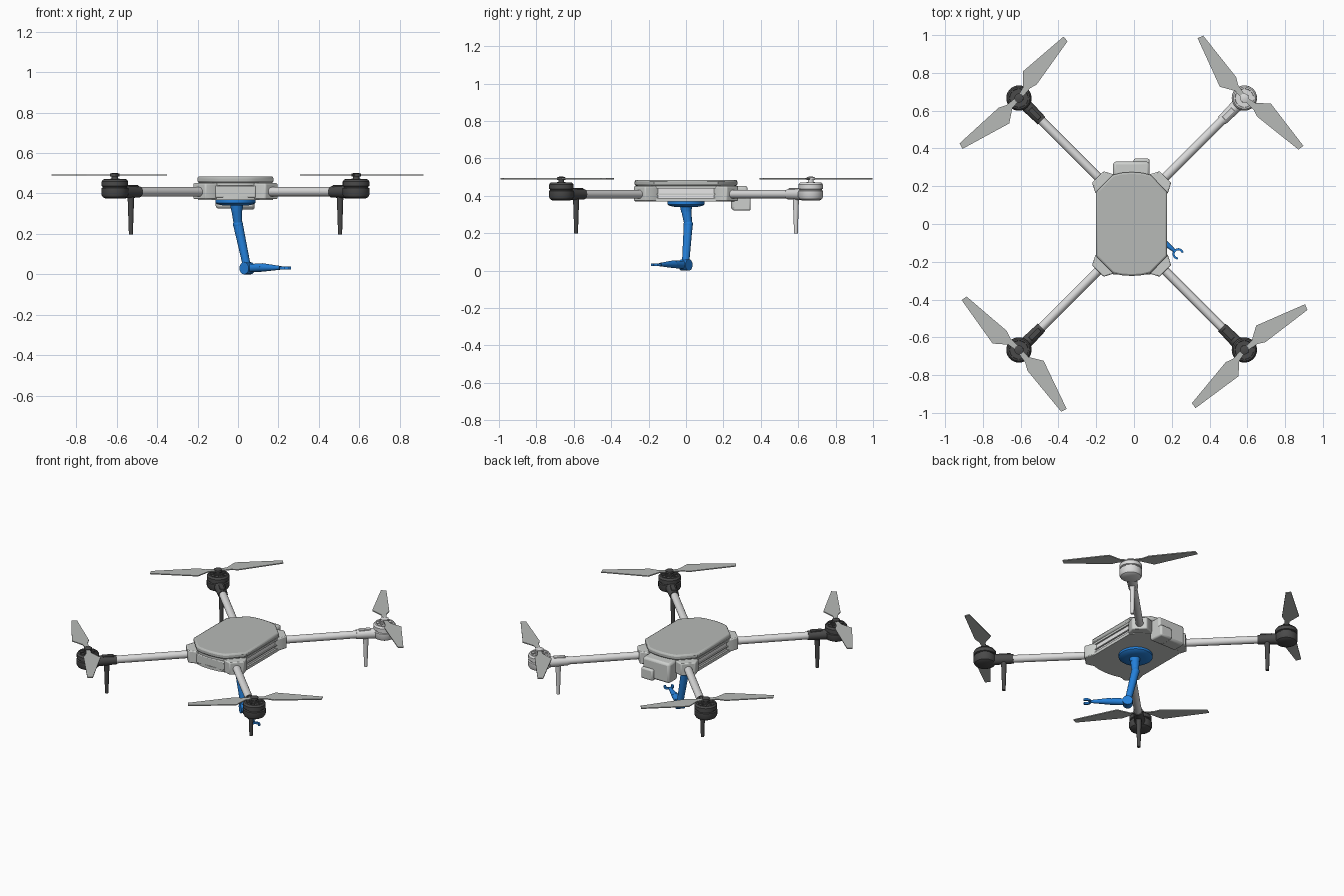
import bpy, bmesh, math
from mathutils import Matrix, Vector

if "Cube" in bpy.data.objects:
    bpy.data.objects.remove(bpy.data.objects["Cube"])

CX = -0.0125                      # airframe centre line
HOME = Matrix.Translation((CX, 0, 0))
parts = []


def material(name, srgb):
    lin = [c / 12.92 if c < 0.04 else ((c + 0.055) / 1.055) ** 2.4 for c in srgb]
    m = bpy.data.materials.new(name)
    m.use_nodes = True
    m.diffuse_color = (*lin, 1)
    m.node_tree.nodes["Principled BSDF"].inputs["Base Color"].default_value = (*lin, 1)
    return m


LID = material("lid grey", (0.72, 0.73, 0.72))
SHELL = material("shell grey", (0.80, 0.81, 0.80))
PALE = material("pale grey", (0.86, 0.86, 0.86))
WHITE = material("white", (0.95, 0.95, 0.95))
DARK = material("dark grey", (0.29, 0.29, 0.29))
BLUE = material("blue", (0.14, 0.50, 0.85))


def finish(name, bm, mat, matrix=HOME, bevel=0):
    bmesh.ops.recalc_face_normals(bm, faces=bm.faces)
    bm.transform(matrix)
    mesh = bpy.data.meshes.new(name)
    bm.to_mesh(mesh)
    bm.free()
    ob = bpy.data.objects.new(name, mesh)
    bpy.context.collection.objects.link(ob)
    mesh.materials.append(mat)
    if bevel:
        mod = ob.modifiers.new("bevel", "BEVEL")
        mod.width, mod.segments = bevel, 2
        mod.limit_method, mod.angle_limit = "ANGLE", math.radians(50)
    parts.append(ob)
    return ob


def prism(name, outline, z0, z1, mat, matrix=HOME, bevel=0):
    bm = bmesh.new()
    face = bm.faces.new([bm.verts.new((x, y, z0)) for x, y in outline])
    top = bmesh.ops.extrude_face_region(bm, geom=[face])["geom"]
    bmesh.ops.translate(bm, vec=(0, 0, z1 - z0),
                        verts=[v for v in top if isinstance(v, bmesh.types.BMVert)])
    return finish(name, bm, mat, matrix, bevel)


def box(name, x0, x1, y0, y1, z0, z1, mat, matrix=HOME, bevel=0):
    return prism(name, [(x0, y0), (x1, y0), (x1, y1), (x0, y1)], z0, z1, mat, matrix, bevel)


def lathe(name, profile, mat, matrix=HOME, seg=32):
    bm = bmesh.new()
    verts = [bm.verts.new((r, 0, z)) for r, z in profile]
    edges = [bm.edges.new(p) for p in zip(verts, verts[1:])]
    bmesh.ops.spin(bm, geom=verts + edges, cent=(0, 0, 0), axis=(0, 0, 1),
                   angle=math.tau, steps=seg)
    bmesh.ops.remove_doubles(bm, verts=bm.verts, dist=1e-5)
    return finish(name, bm, mat, matrix)


def rod(name, a, b, r1, r2, mat, matrix=HOME, seg=20):
    a, b = Vector(a), Vector(b)
    bm = bmesh.new()
    rot = (b - a).to_track_quat("Z", "Y").to_matrix().to_4x4()
    bmesh.ops.create_cone(bm, cap_ends=True, segments=seg, radius1=r1, radius2=r2,
                          depth=(b - a).length,
                          matrix=Matrix.Translation((a + b) / 2) @ rot)
    return finish(name, bm, mat, matrix)


def ball(name, c, r, mat):
    bm = bmesh.new()
    bmesh.ops.create_uvsphere(bm, u_segments=20, v_segments=12, radius=r)
    return finish(name, bm, mat, Matrix.Translation(c))


# Body: bowed octagon plates around a white core
quarter = [(0.188, 0.17), (0.1, 0.26), (0.055, 0.271), (0, 0.275)]
half = quarter + [(-x, y) for x, y in quarter[-2::-1]]
octagon = half + [(-x, -y) for x, y in half]


def scaled(s, t):
    return [(x * s, y * t) for x, y in octagon]


prism("bottom_plate", scaled(0.99, 0.99), 0.368, 0.387, SHELL)
prism("body_core", scaled(0.93, 0.92), 0.386, 0.452, WHITE)
prism("upper_tray", scaled(0.98, 0.98), 0.44, 0.453, SHELL)
prism("top_lid", octagon, 0.452, 0.485, LID, bevel=0.01)
box("front_panel", -0.1, 0.1, -0.268, -0.22, 0.38, 0.438, SHELL, bevel=0.005)
for s in (-1, 1):
    box("side_rail", s * 0.176 - 0.006, s * 0.176 + 0.006, -0.165, 0.165, 0.405, 0.411, SHELL)

# Rear sensor housing with a smaller pod on it
box("rear_housing", -0.098, 0.095, 0.24, 0.33, 0.325, 0.453, SHELL, bevel=0.014)
box("rear_pod", 0.01, 0.095, 0.25, 0.346, 0.32, 0.392, SHELL, bevel=0.01)

# Rotor pods: (x side, y side, angles of the two blades)
ROTORS = [(1, 1, 126, -41), (-1, 1, 52, 220), (-1, -1, 137, -53), (1, -1, 35, 228)]
BLADE = [(0.015, -0.012), (0.075, -0.014), (0.115, -0.03), (0.395, -0.018),
         (0.402, 0.014), (0.125, 0.07), (0.06, 0.018), (0.015, 0.012)]
REACH = 0.844
ARM_Z = 0.408
for sx, sy, *angles in ROTORS:
    mat = PALE if (sx, sy) == (1, 1) else DARK
    tag = ("rear" if sy > 0 else "front") + ("_left" if sx > 0 else "_right")
    along = Matrix.Translation((CX, 0.07 * sy, 0)) @ Matrix.Rotation(math.atan2(sy, sx), 4, "Z")
    hub = along @ Matrix.Translation((REACH, 0, 0))

    # Arm, its socket on the body, and the motor sleeve
    prism(tag + "_socket", [(0.15, -0.068), (0.205, -0.068), (0.253, -0.043),
                            (0.253, 0.043), (0.205, 0.068), (0.15, 0.068)],
          0.372, 0.451, SHELL, along, 0.006)
    rod(tag + "_arm", (0.2, 0, ARM_Z), (0.72, 0, ARM_Z), 0.023, 0.023, PALE, along)
    rod(tag + "_sleeve", (0.675, 0, ARM_Z), (0.8, 0, ARM_Z), 0.028, 0.033, mat, along)
    box(tag + "_sleeve_clamp", 0.69, 0.76, -0.014, 0.014, 0.42, 0.441, mat, along, 0.003)
    rod(tag + "_leg", (0.732, 0, 0.197), (0.732, 0, 0.4), 0.01, 0.017, mat, along)

    # Motor can with a groove, spoked top and prop hub
    lathe(tag + "_motor", [(0, 0.374), (0.045, 0.374), (0.06, 0.382), (0.067, 0.395),
                           (0.067, 0.426), (0.06, 0.429), (0.06, 0.434), (0.066, 0.437),
                           (0.066, 0.459), (0.058, 0.47), (0.05, 0.471), (0.048, 0.467),
                           (0.024, 0.467), (0.022, 0.474), (0, 0.474)], mat, hub)
    for i in range(8):
        spoke = hub @ Matrix.Rotation(math.tau * i / 8, 4, "Z")
        box(tag + "_motor_spoke", 0.02, 0.052, -0.004, 0.004, 0.464, 0.471, mat, spoke)
    lathe(tag + "_prop_hub", [(0, 0.47), (0.016, 0.47), (0.016, 0.484), (0.024, 0.485),
                              (0.024, 0.498), (0.01, 0.502), (0, 0.502)], mat, hub, 20)
    centre = Matrix.Translation(hub.to_translation())
    for a in angles:
        prism(tag + "_blade", BLADE, 0.488, 0.494, LID,
              centre @ Matrix.Rotation(math.radians(a), 4, "Z"))

# Robot arm: turntable, shoulder, two links and a claw
W = Matrix.Identity(4)
elbow, wrist, tip = Vector((0, 0.012, 0.247)), Vector((0.046, -0.003, 0.03)), Vector((0.212, -0.14, 0.032))
lathe("turntable", [(0, 0.34), (0.06, 0.34), (0.09, 0.347), (0.1, 0.354),
                    (0.1, 0.369), (0, 0.369)], BLUE)
rod("shoulder", (-0.006, 0, 0.345), (-0.006, 0.002, 0.315), 0.032, 0.028, BLUE, W)
rod("upper_link", (-0.006, 0.002, 0.32), elbow, 0.027, 0.021, BLUE, W)
ball("elbow_joint", elbow, 0.025, BLUE)
rod("lower_link", elbow, wrist, 0.024, 0.019, BLUE, W)
rod("wrist_joint", (0.03, -0.022, 0.03), (0.062, 0.016, 0.03), 0.03, 0.03, BLUE, W)
middle = wrist.lerp(tip, 0.45) + Vector((0, 0, 0.003))
rod("hand_link", wrist, middle, 0.02, 0.021, BLUE, W)
rod("hand_taper", middle, tip, 0.021, 0.009, BLUE, W)
ring = [math.radians(55 + 250 * i / 14) for i in range(15)]
claw = [(0.03 * math.cos(a), 0.03 * math.sin(a)) for a in ring]
claw += [(0.019 * math.cos(a), 0.019 * math.sin(a)) for a in reversed(ring)]
prism("claw", claw, 0.025, 0.038, BLUE,
      Matrix.Translation((0.234, -0.158, 0)) @ Matrix.Rotation(math.radians(-40), 4, "Z"))

# Smooth the round parts, keep edges sharp
bpy.ops.object.select_all(action="DESELECT")
for ob in parts:
    ob.select_set(True)
bpy.context.view_layer.objects.active = parts[0]
bpy.ops.object.shade_smooth_by_angle(angle=math.radians(32))
